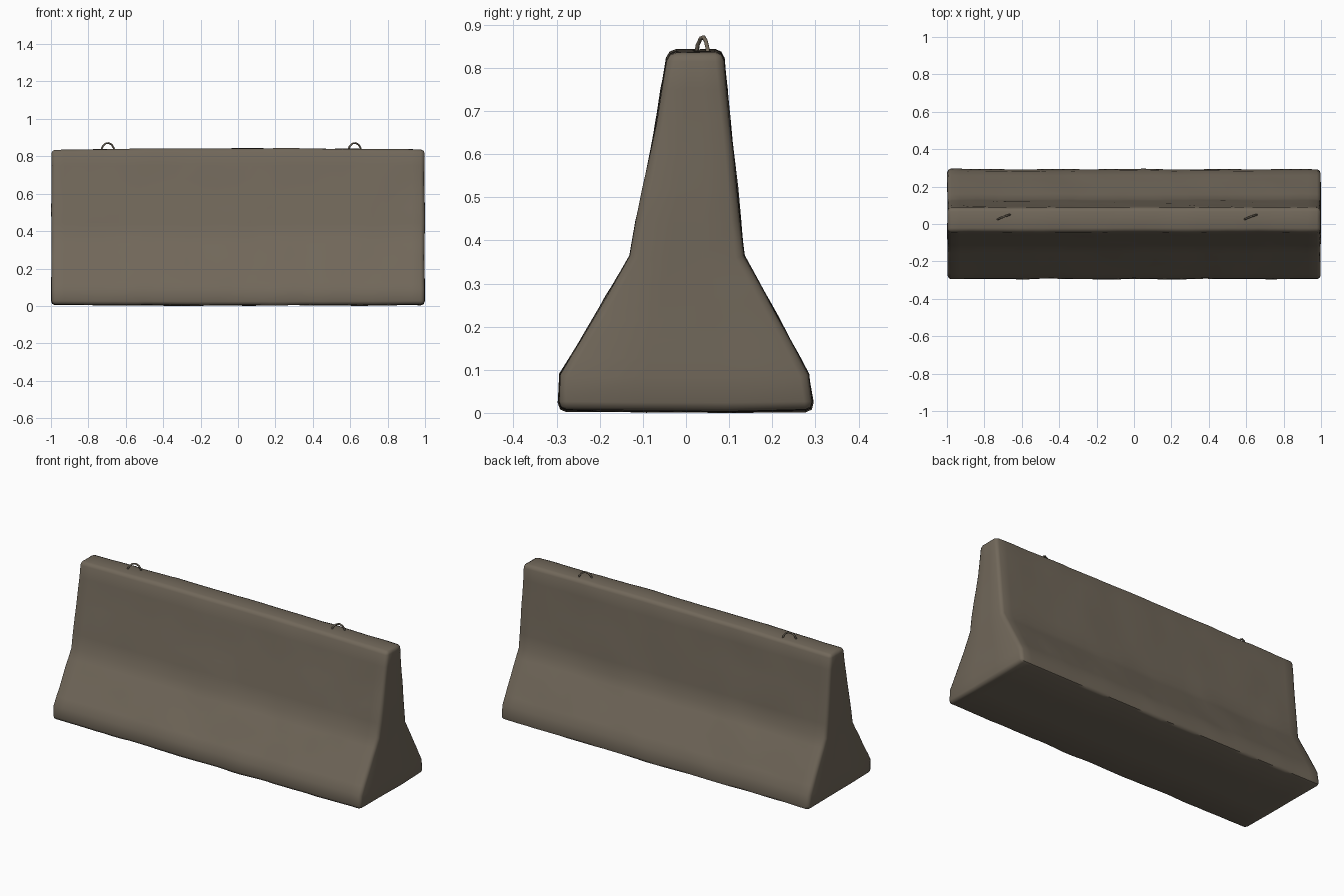
import bpy, bmesh, math
from mathutils import Vector, noise

if "Cube" in bpy.data.objects:
    bpy.data.objects.remove(bpy.data.objects["Cube"])

concrete = bpy.data.materials.new("weathered concrete")
concrete.diffuse_color = (0.165, 0.137, 0.102, 1)
concrete.use_nodes = True
concrete.node_tree.nodes["Principled BSDF"].inputs["Base Color"].default_value = concrete.diffuse_color
steel = bpy.data.materials.new("dull steel")
steel.diffuse_color = (0.165, 0.137, 0.102, 1)
steel.use_nodes = True
steel.node_tree.nodes["Principled BSDF"].inputs["Base Color"].default_value = steel.diffuse_color

# Barrier cross-section: height, front y, back y
levels = [(0.006, -0.297, 0.297), (0.095, -0.293, 0.284), (0.23, -0.212, 0.212),
          (0.37, -0.131, 0.134), (0.61, -0.084, 0.110), (0.849, -0.042, 0.087)]
stations = [-1 + 2 * i / 12 for i in range(13)]

# Barrier body: stacked rows of quads running along x
bm = bmesh.new()
rings = [[(bm.verts.new((x, f, z)), bm.verts.new((x, b, z))) for z, f, b in levels]
         for x in stations]
top = len(levels) - 1
for a, b in zip(rings, rings[1:]):
    for j in range(top):
        for s in (0, 1):
            bm.faces.new((a[j][s], b[j][s], b[j + 1][s], a[j + 1][s]))
    for j in (0, top):
        bm.faces.new((a[j][0], b[j][0], b[j][1], a[j][1]))
for r in (rings[0], rings[-1]):
    for j in range(top):
        bm.faces.new((r[j][0], r[j][1], r[j + 1][1], r[j + 1][0]))
bmesh.ops.recalc_face_normals(bm, faces=bm.faces)

# Worn corners and rounded ends
sharp = [e for e in bm.edges if e.calc_face_angle(0) > math.radians(45)]
bmesh.ops.bevel(bm, geom=sharp, offset=0.02, offset_type='OFFSET', segments=2,
                profile=0.5, affect='EDGES', clamp_overlap=True)
long_edges = [e for e in bm.edges if e.calc_length() > 0.09]
bmesh.ops.subdivide_edges(bm, edges=long_edges, cuts=2, use_grid_fill=True)
bmesh.ops.triangulate(bm, faces=[f for f in bm.faces if len(f.verts) > 4])

# Gentle dents, a slightly crowned top and a slightly bowed base
bm.normal_update()
for v in bm.verts:
    p = v.co.copy()
    dent = 0.004 * noise.noise(p * 5) + 0.002 * noise.noise(p * 13)
    v.co += v.normal * (dent - 0.001)
    if p.z > 0.8:
        v.co.z -= 0.008 * p.x * p.x
    if p.z < 0.03:
        v.co.z += 0.006 * (p.x * p.x + (p.y / 0.3) ** 2) / 2
low = min(v.co.z for v in bm.verts)
span = max(abs(v.co.x) for v in bm.verts)
for v in bm.verts:
    v.co.x /= span
    v.co.z -= low
mesh = bpy.data.meshes.new("barrier_body")
bm.to_mesh(mesh)
bm.free()
body = bpy.data.objects.new("barrier_body", mesh)
bpy.context.collection.objects.link(body)
mesh.materials.append(concrete)
bpy.context.view_layer.objects.active = body
body.select_set(True)
bpy.ops.object.shade_smooth_by_angle(angle=math.radians(50))
body.select_set(False)


# Lifting loops: bent bars, leaning slightly across the top
def lifting_loop(name, x):
    curve = bpy.data.curves.new(name, 'CURVE')
    curve.dimensions = '3D'
    curve.bevel_depth = 0.005
    curve.bevel_resolution = 1
    curve.use_fill_caps = True
    path = [(-0.038, 0.024, 0.83), (-0.028, 0.027, 0.853), (-0.014, 0.034, 0.868),
            (0.004, 0.041, 0.871), (0.02, 0.046, 0.862), (0.03, 0.05, 0.845),
            (0.034, 0.051, 0.828)]
    spline = curve.splines.new('POLY')
    spline.points.add(len(path) - 1)
    for point, co in zip(spline.points, path):
        point.co = (x + co[0], co[1], co[2], 1)
    curve.materials.append(steel)
    bpy.context.collection.objects.link(bpy.data.objects.new(name, curve))


lifting_loop("lifting_loop_left", -0.695)
lifting_loop("lifting_loop_right", 0.625)
